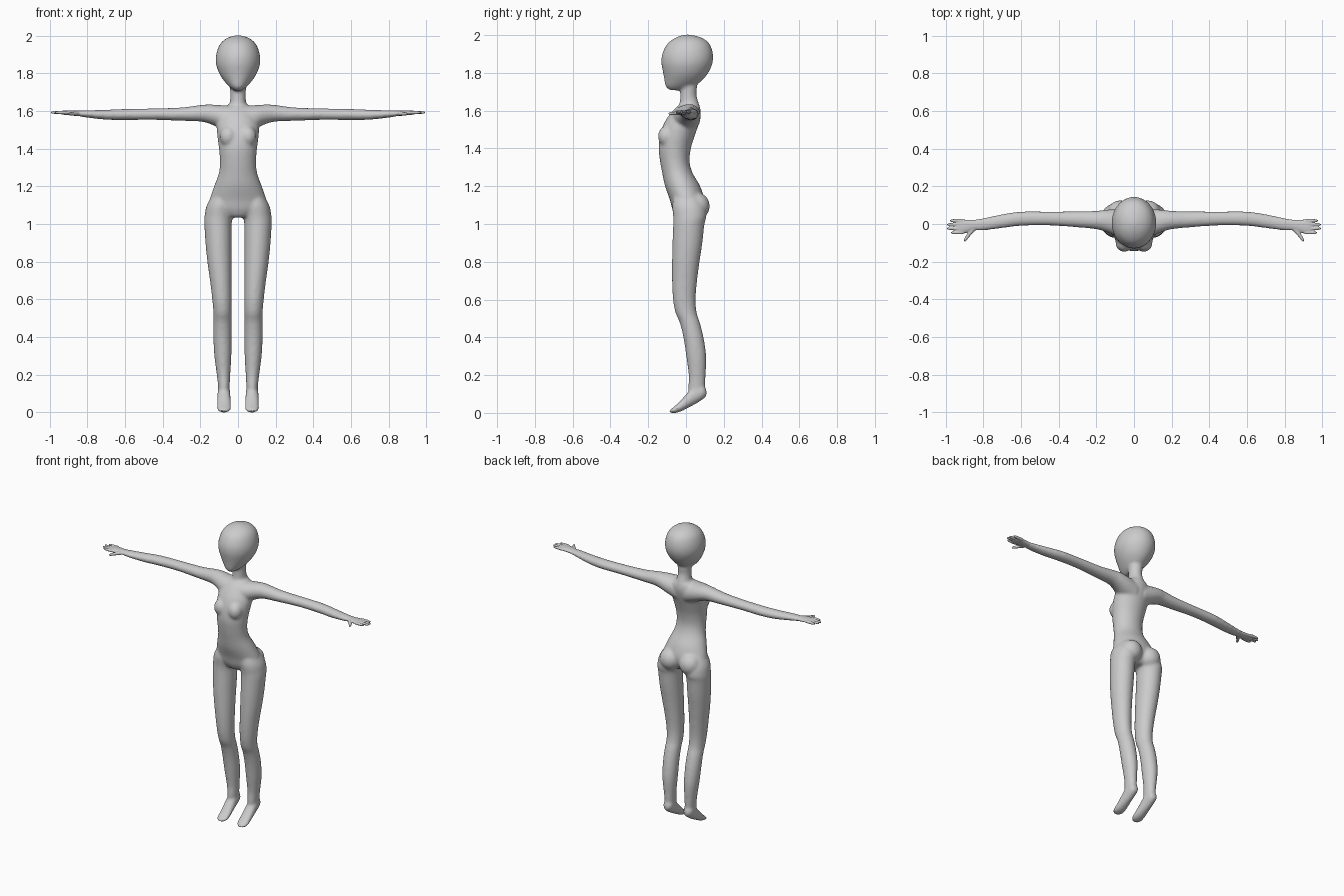
import bpy, bmesh, math
from mathutils import Vector, Matrix

ORDER = {'x': (0, 1, 2), 'y': (1, 0, 2), 'z': (2, 0, 1)}


def spline(rows, steps=4):
    """Catmull-Rom through the section rows."""
    out = []
    n = len(rows)
    for i in range(n - 1):
        p = [rows[max(0, min(n - 1, i + k))] for k in (-1, 0, 1, 2)]
        for s in range(steps):
            t = s / steps
            out.append([0.5 * (2 * b + (c - a) * t + (2 * a - 5 * b + 4 * c - d) * t * t
                               + (3 * b - a - 3 * c + d) * t ** 3)
                        for a, b, c, d in zip(*p)])
    out.append(rows[-1])
    return out


def loft(bm, axis, rows, side=1, n=24):
    """Oval sections: position on axis, then min/max on the two other axes."""
    rings = []
    for t, a0, a1, b0, b1 in spline(rows):
        ring = []
        for i in range(n):
            w = 2 * math.pi * i / n
            vals = (t, (a0 + a1) / 2 + (a1 - a0) / 2 * math.cos(w),
                    (b0 + b1) / 2 + (b1 - b0) / 2 * math.sin(w))
            co = [0, 0, 0]
            for k, v in zip(ORDER[axis], vals):
                co[k] = v
            co[0] *= side
            ring.append(bm.verts.new(co))
        rings.append(ring)
    for r, q in zip(rings, rings[1:]):
        for i in range(n):
            j = (i + 1) % n
            bm.faces.new((r[i], r[j], q[j], q[i]))
    bm.faces.new(rings[0])
    bm.faces.new(rings[-1])


def ball(bm, loc, size):
    m = Matrix.Translation(loc) @ Matrix.Diagonal((*size, 1))
    bmesh.ops.create_icosphere(bm, subdivisions=3, radius=1, matrix=m)


def finish(bm, name, voxel, rounds):
    """Fuse overlapping parts into one smooth skin."""
    bmesh.ops.recalc_face_normals(bm, faces=bm.faces)
    me = bpy.data.meshes.new(name)
    bm.to_mesh(me)
    bm.free()
    ob = bpy.data.objects.new(name, me)
    bpy.context.collection.objects.link(ob)
    r = ob.modifiers.new("fuse", 'REMESH')
    r.mode = 'VOXEL'
    r.voxel_size = voxel
    r.use_smooth_shade = True
    s = ob.modifiers.new("soften", 'SMOOTH')
    s.factor = 0.5
    s.iterations = rounds


def centred(rows):
    return [(z, -w, w, a, b) for z, w, a, b in rows]


body = bmesh.new()
# head
loft(body, 'z', centred([
    (1.708, .018, -.085, -.03), (1.728, .045, -.108, .04), (1.76, .074, -.114, .085),
    (1.80, .1, -.121, .118), (1.85, .117, -.13, .14), (1.90, .116, -.126, .143),
    (1.95, .099, -.102, .127), (1.98, .071, -.066, .095), (1.996, .037, -.03, .053),
    (2.003, .006, 0, .015)]), n=32)
# neck
loft(body, 'z', centred([
    (1.56, .07, -.05, .075), (1.61, .056, -.04, .076), (1.645, .044, -.033, .066),
    (1.68, .041, -.031, .056), (1.72, .043, -.031, .058), (1.78, .05, -.03, .06)]))
# torso
loft(body, 'z', centred([
    (1.635, .045, -.03, .066), (1.615, .08, -.055, .075), (1.58, .1, -.087, .079),
    (1.53, .113, -.118, .068), (1.47, .11, -.137, .047), (1.40, .101, -.145, .026),
    (1.33, .096, -.137, .019), (1.27, .102, -.126, .035), (1.20, .127, -.111, .075),
    (1.13, .15, -.086, .096), (1.08, .145, -.073, .085), (1.045, .09, -.055, .065),
    (1.035, .04, -.04, .05)]), n=32)

for side in (1, -1):
    # chest and seat fullness
    ball(body, (.052 * side, -.102, 1.465), (.046, .046, .055))
    ball(body, (.073 * side, .058, 1.095), (.07, .068, .072))
    # leg
    loft(body, 'z', [
        (1.17, .04, .125, -.06, .06), (1.10, .025, .166, -.073, .1),
        (1.04, .028, .178, -.068, .108), (1.0, .033, .179, -.068, .098),
        (.90, .034, .173, -.072, .087), (.80, .034, .163, -.074, .072),
        (.70, .034, .149, -.074, .059), (.60, .034, .137, -.069, .051),
        (.53, .034, .131, -.056, .057), (.48, .034, .131, -.034, .073),
        (.40, .034, .131, -.014, .093), (.30, .035, .126, .001, .107),
        (.20, .041, .113, .014, .104), (.14, .044, .106, .012, .102),
        (.09, .047, .104, .015, .095)], side)
    # foot
    loft(body, 'y', [
        (.109, .06, .09, .09, .12), (.09, .045, .105, .072, .15),
        (.05, .041, .109, .046, .15), (.0, .038, .111, .02, .098),
        (-.03, .036, .112, .006, .064), (-.06, .038, .111, -.001, .036),
        (-.08, .048, .1, 0, .02), (-.088, .06, .09, .004, .014)], side)
    # arm
    loft(body, 'x', [
        (.03, -.08, .075, 1.48, 1.63), (.10, -.062, .078, 1.51, 1.632),
        (.15, -.042, .076, 1.532, 1.635), (.20, -.028, .07, 1.544, 1.632),
        (.30, -.018, .067, 1.548, 1.619), (.45, -.008, .066, 1.553, 1.614),
        (.60, -.01, .066, 1.552, 1.611), (.70, -.022, .052, 1.554, 1.607),
        (.80, -.035, .032, 1.565, 1.604), (.85, -.035, .024, 1.573, 1.602)], side)
finish(body, "body", .008, 8)

for side, label in ((1, "left"), (-1, "right")):
    hand = bmesh.new()
    # palm
    loft(hand, 'x', [
        (.81, -.03, .024, 1.572, 1.602), (.86, -.037, .022, 1.574, 1.602),
        (.90, -.05, .024, 1.578, 1.603), (.93, -.053, .026, 1.581, 1.602),
        (.942, -.045, .02, 1.585, 1.599)], side)
    # fingers
    for y, tip in ((.018, .977), (-.003, .993), (-.024, .993), (-.046, .972)):
        loft(hand, 'x', [
            (.91, y - .009, y + .009, 1.583, 1.601), (.945, y - .009, y + .009, 1.583, 1.601),
            (tip - .012, y - .0075, y + .0075, 1.585, 1.6),
            (tip, y - .004, y + .004, 1.588, 1.597)], side, 12)
    # thumb
    loft(hand, 'y', [
        (-.015, .825, .875, 1.576, 1.599), (-.045, .853, .883, 1.576, 1.597),
        (-.07, .876, .898, 1.576, 1.594), (-.086, .888, .904, 1.578, 1.592),
        (-.093, .893, .902, 1.581, 1.589)], side, 16)
    finish(hand, label + "_hand", .004, 3)
